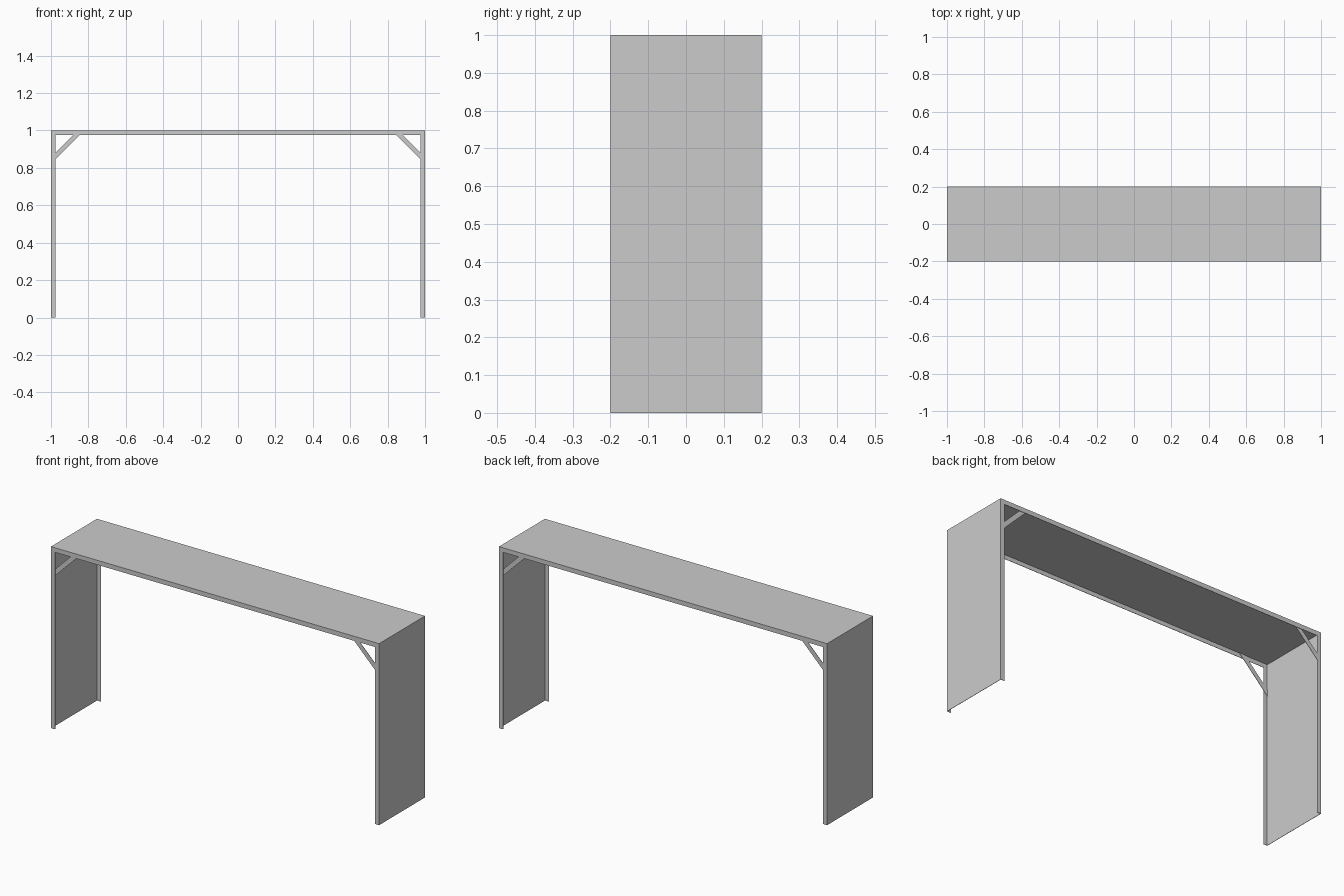
import bpy, bmesh
from mathutils import Vector

if "Cube" in bpy.data.objects:
    bpy.data.objects.remove(bpy.data.objects["Cube"])

T = 0.002      # sheet thickness
F = 0.025      # flange width
HALF, DEPTH, H = 1.0, 0.2, 1.0


def prism(name, pts, y0, y1):
    """Extrude an x-z outline between two y positions."""
    bm = bmesh.new()
    face = bm.faces.new([bm.verts.new((x, y0, z)) for x, z in pts])
    ext = bmesh.ops.extrude_face_region(bm, geom=[face])
    verts = [g for g in ext["geom"] if isinstance(g, bmesh.types.BMVert)]
    bmesh.ops.translate(bm, verts=verts, vec=Vector((0, y1 - y0, 0)))
    bmesh.ops.recalc_face_normals(bm, faces=bm.faces)
    mesh = bpy.data.meshes.new(name)
    bm.to_mesh(mesh)
    bm.free()
    ob = bpy.data.objects.new(name, mesh)
    bpy.context.collection.objects.link(ob)
    return ob


def arch(t):
    """Outline of an upside-down U of wall width t."""
    i = HALF - t
    return [(-HALF, 0), (-HALF, H), (HALF, H), (HALF, 0),
            (i, 0), (i, H - t), (-i, H - t), (-i, 0)]


# Thin outer skin: top and both side panels
prism("bench_panels", arch(T), -DEPTH, DEPTH)

for label, s in (("front", -1), ("back", 1)):
    # Edge flange running around legs and top
    prism(label + "_flange", arch(F), s * DEPTH, s * (DEPTH - T))
    # Diagonal corner braces fixed behind the flange
    for side, m in (("left", -1), ("right", 1)):
        a, b = 0.822, 0.858
        e = 1 - T / 2
        pts = [(m * e, a), (m * e, b), (m * b, e), (m * a, e)]
        prism(f"{label}_{side}_brace", pts, s * (DEPTH - T), s * (DEPTH - 2 * T))
